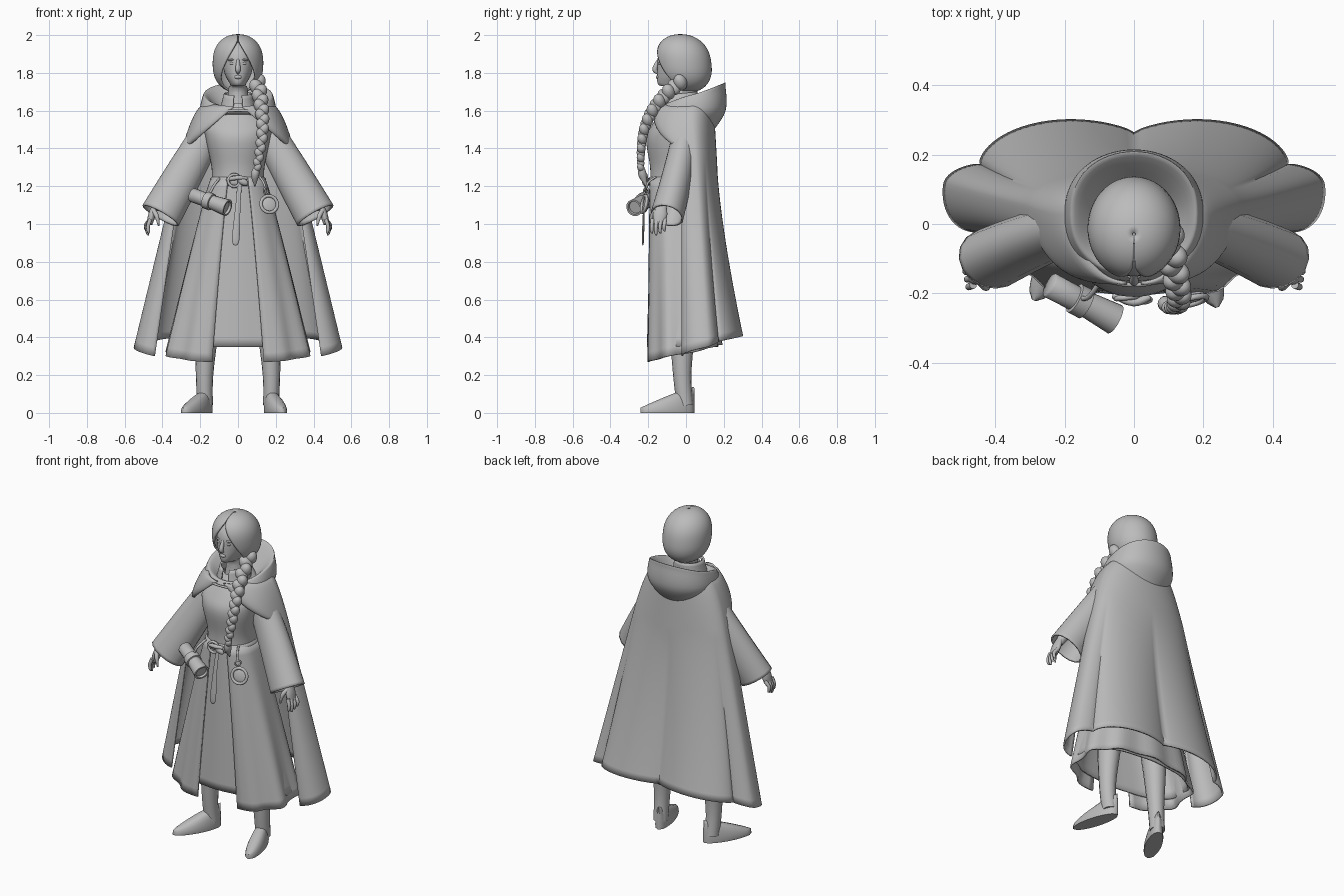
import bpy, bmesh
from math import sin, cos, pi, sqrt, copysign, radians
from mathutils import Vector

starter = bpy.data.objects.get("Cube")
if starter:
    bpy.data.objects.remove(starter, do_unlink=True)

grey = bpy.data.materials.new("plain grey")
grey.use_nodes = True
grey.diffuse_color = (0.5, 0.5, 0.5, 1)
grey.node_tree.nodes["Principled BSDF"].inputs["Base Color"].default_value = grey.diffuse_color


def mix(start, end, t):
    return start + (end - start) * t


def steps(count):
    return [i / count for i in range(count + 1)]


def power(value, exponent):
    return copysign(abs(value) ** exponent, value)


def finish(obj):
    obj.data.materials.clear()
    obj.data.materials.append(grey)
    obj.data.shade_smooth()
    obj.data.set_sharp_from_angle(angle=radians(50))


def spline(rows, count):
    """Smooth curve through rows of numbers."""
    result = []
    for i in range(len(rows) - 1):
        b, c = Vector(rows[i]), Vector(rows[i + 1])
        before = Vector(rows[max(i - 1, 0)])
        after = Vector(rows[min(i + 2, len(rows) - 1)])
        leave, arrive = (c - before) / 2, (after - b) / 2
        for t in steps(count)[:-1]:
            ease = t * t * (3 - 2 * t)
            result.append(b * (1 - ease) + c * ease + leave * t * (1 - t) ** 2 - arrive * t * t * (1 - t))
    return result + [Vector(rows[-1])]


def loft(name, rings, closed=True, cap=False, thickness=0):
    bm = bmesh.new()
    grid = [[bm.verts.new(point) for point in ring] for ring in rings]
    size = len(grid[0])
    for upper, lower in zip(grid, grid[1:]):
        for i in range(size if closed else size - 1):
            j = (i + 1) % size
            bm.faces.new((upper[i], upper[j], lower[j], lower[i]))
    if cap:
        bm.faces.new(grid[0])
        bm.faces.new(grid[-1])
    bmesh.ops.recalc_face_normals(bm, faces=bm.faces[:])
    mesh = bpy.data.meshes.new(name)
    bm.to_mesh(mesh)
    bm.free()
    obj = bpy.data.objects.new(name, mesh)
    bpy.context.collection.objects.link(obj)
    if thickness:
        solid = obj.modifiers.new("thickness", "SOLIDIFY")
        solid.thickness, solid.offset = thickness, 0
    finish(obj)


def oval(width, front, back, z_front, z_back, gap=0, fold=0, flat=0.85):
    """Ring round the body, with an optional gap at the front."""
    ring = []
    for t in steps(60) if gap else steps(60)[:-1]:
        a = mix(gap, 2 * pi - gap, t)
        wave = 1 + fold * cos(10 * a)
        ring.append((width * sin(a) * wave,
                     (front + back) / 2 + (front - back) / 2 * power(cos(a), flat) * wave,
                     mix(z_front, z_back, (1 - cos(a)) / 2)))
    return ring


def tube(name, stations, side=1, squash=1, smooth=4, cap=True, thickness=0, straight=False):
    """Tube through stations of x, y, z and radius."""
    path = spline(stations, smooth)
    last = len(path) - 1
    rings = []
    for i, station in enumerate(path):
        centre, radius = station.xyz, station.w
        first, second = (0, last) if straight else (max(i - 1, 0), min(i + 1, last))
        along = path[second].xyz - path[first].xyz
        across = along.cross(Vector((0, 1, 0))).normalized()
        other = along.cross(across).normalized() * squash
        ring = [centre + (across * cos(2 * pi * t) + other * sin(2 * pi * t)) * radius
                for t in steps(16)[:-1]]
        rings.append([(p.x * side, p.y, p.z) for p in ring])
    loft(name, rings, cap=cap, thickness=thickness)


def ball(name, place, scale, turn=(0, 0, 0)):
    bpy.ops.mesh.primitive_uv_sphere_add(segments=20, ring_count=12, radius=1, location=place, rotation=turn)
    bpy.context.object.name = name
    bpy.context.object.scale = scale
    finish(bpy.context.object)


def hoop(name, place, turn, radius, wire):
    bpy.ops.mesh.primitive_torus_add(location=place, rotation=turn, major_radius=radius,
                                     minor_radius=wire, major_segments=28, minor_segments=8)
    bpy.context.object.name = name
    finish(bpy.context.object)


# Face and neck, each row being height, half width and front
face_rows = [(1.6, .06, -.09), (1.72, .05, -.08), (1.735, .04, -.145), (1.8, .072, -.152),
             (1.9, .08, -.145), (1.96, .04, -.1)]
loft("face", [oval(width, front, .06, z, z) for z, width, front in spline(face_rows, 4)], cap=True)
tube("nose", [(0, -.145, 1.87, .007), (0, -.165, 1.82, .014), (0, -.15, 1.8, .008)])
ball("mouth", (0, -.15, 1.778), (.02, .01, .01))
for side in (-1, 1):
    ball("eye", (side * .03, -.138, 1.85), (.015, .01, .008))
    ball("brow", (side * .03, -.138, 1.87), (.024, .01, .006), (0, side * .15, 0))


# Hair, a rounded shell parted over the forehead and opening downward
def hair_ring(t):
    width = .004 + .125 * sqrt(1 - abs(2 * t - 1) ** 2.5)
    middle, depth = mix(-.03, .005, t), width * 1.1
    z = mix(2, 1.7, t)
    return oval(width, middle - depth, middle + depth, z, z, gap=max(.03, 1.3 * t - .1), flat=1)


loft("hair", [hair_ring((1 - cos(pi * t)) / 2) for t in steps(24)], closed=False, thickness=.01)

# Braid over the left shoulder, tapering to a tied tail
for i, t in enumerate(steps(18)):
    lean = (-1) ** i
    size = mix(.042, .022, t)
    ball("braid_lock", (.1 + .03 * sin(pi * t) + lean * size * .2, -.03 - .21 * (1 - (1 - t) ** 3),
                        mix(1.75, 1.3, t)),
         (size * .85, size * .85, size * 1.1), (.3, lean * .5, 0))
tube("braid_tail", [(.1, -.235, 1.3, .014), (.09, -.23, 1.26, .022), (.09, -.21, 1.2, .003)])

# Bodice and shirt collar
bodice_rows = [(1.64, .06, -.1), (1.54, .175, -.17), (1.45, .17, -.21), (1.3, .14, -.19), (1.2, .14, -.19)]
loft("bodice", [oval(width, front, .1, z, z) for z, width, front in spline(bodice_rows, 5)])
loft("shirt_collar", [oval(mix(.09, .07, t), mix(-.135, -.12, t), .055, mix(1.59, 1.68, t), mix(1.63, 1.7, t), gap=.3)
                      for t in steps(4)], closed=False, thickness=.01)


# Underskirt, and overskirt open at the front with soft folds
def skirt(name, hem_front, hem_back, inset, gap, fold):
    rings = [oval(mix(.14, .38, t ** .9) - inset, mix(-.195, -.215, t) + inset, mix(.09, .18, t) - inset,
                  mix(1.24, hem_front, t), mix(1.24, hem_back, t), gap, fold * t, .75) for t in steps(20)]
    loft(name, rings, closed=gap == 0, thickness=.01)


skirt("underskirt", .35, .35, inset=.015, gap=0, fold=.01)
skirt("overskirt", .265, .36, inset=0, gap=.38, fold=.04)


# Cape, wrapping the shoulders and then falling behind the arms in deep folds
def cape_ring(front, side, back, depth):
    half = []
    for t in steps(50):
        if t < .3:
            a = t / .3 * pi / 2
            x, y = mix(front.x, side.x, sin(a)), mix(side.y, front.y, cos(a))
        else:
            a = (t - .3) / .7 * pi / 2
            x, y = side.x * cos(a), mix(side.y, back.y, sin(a))
        bulge = Vector((x, 1.5 * y, 0)).normalized() * depth * abs(sin(2 * pi * t)) ** .8
        half.append(Vector((x, y, mix(front.z, back.z, sin(t * pi / 2)))) + bulge)
    return half + [Vector((-p.x, p.y, p.z)) for p in half[-2::-1]]


shoulder = [cape_ring(Vector((mix(.02, .28, t), -.17 + .15 * t ** 3, mix(1.62, 1.4, t))),
                      Vector((.16 + .14 * sqrt(t), mix(.02, .05, t), 0)),
                      Vector((0, mix(.14, .16, t), mix(1.66, 1.32, t))), 0) for t in steps(14)]
fall = [cape_ring(Vector((mix(.28, .44, t), -.02, mix(1.4, .3, t))),
                  Vector((mix(.3, .49, t), mix(.05, .1, t), 0)),
                  Vector((0, .16 + .1 * t ** 1.5, mix(1.32, .41, t))), .06 * t) for t in steps(24)]
loft("cape", shoulder + fall[1:], closed=False, thickness=.01)

# Lowered hood, a folded collar that rises at the back, and the cape clasp
hood_rows = [(.1, -.1, .08, 1.6, 1.6), (.17, -.14, .195, 1.62, 1.74), (.19, -.155, .21, 1.61, 1.72),
             (.2, -.165, .21, 1.59, 1.6), (.17, -.14, .15, 1.58, 1.5)]


def spread(rows, count):
    """Spline each column of a wider table on its own."""
    columns = [spline([(value, 0) for value in column], count) for column in zip(*rows)]
    return [[value.x for value in row] for row in zip(*columns)]


loft("hood", [oval(*row) for row in spread(hood_rows, 5)])
tube("cape_clasp", [(-.05, -.17, 1.6, .008), (0, -.176, 1.6, .006), (.05, -.17, 1.6, .008)])

for side, turn in ((-1, .5), (1, .28)):
    # Wide sleeve, forearm and palm
    tube("sleeve", [(mix(.14, .41, t), -.1 * t ** 1.3, mix(1.52, 1.045, t), .065 + .04 * sqrt(t))
                    for t in steps(6)], side, squash=.8, cap=False, thickness=.01)
    tube("forearm", [(.3, -.05, 1.28, .045), (.4, -.11, 1.15, .033), (.44, -.13, 1.08, .022)], side)
    tube("palm", [(.44, -.13, 1.1, .014), (.455, -.137, 1.05, .02), (.468, -.144, 1, .015)], side, squash=1.9)

    # Fingers and thumb
    for finger in range(4):
        y, reach = -.176 + .022 * finger, .07 - .01 * abs(finger - 1)
        bend = .47 + .004 * finger
        tube("finger", [(.464, y, 1.025, .011), (bend + .006, y - .005, 1.02 - reach / 2, .01),
                        (bend + .004, y - .005, 1.02 - reach, .008), (bend, y, 1.01 - reach, .002)], side)
    tube("thumb", [(.45, -.155, 1.075, .013), (.43, -.18, 1.04, .012), (.42, -.186, .99, .004)], side)

    # Boot shaft
    tube("boot_leg", [(.14, -.02, .7, .08), (.165, -.02, .45, .065), (.177, -.02, .2, .046),
                      (.175, -.005, .04, .042)], side, squash=1.05)

    # Boot foot, running from heel to toe and turned outward
    rings = []
    for t in steps(16):
        along = mix(-.05, .245, t)
        width, height = .006 + .042 * sqrt(sin(pi * t)), .125 - .1 * t ** 1.2
        ring = []
        for u in steps(20)[:-1]:
            across = width * power(cos(2 * pi * u), .7)
            ring.append((side * (.172 + along * sin(turn) + across * cos(turn)),
                         across * sin(turn) - along * cos(turn) - .005,
                         height * max(0, sin(2 * pi * u) + .1)))
        rings.append(ring)
    loft("boot_foot", rings, cap=True)

# Belt with buckle, knot and hanging strap
loft("belt", [oval(.138 + bulge, -.19 - bulge, .09, z, z) for z, bulge in
              ((1.2, 0), (1.21, .01), (1.24, .01), (1.25, 0))])
hoop("buckle", (-.02, -.212, 1.23), (pi / 2, 0, .1), .032, .008)
ball("belt_knot", (.025, -.218, 1.225), (.032, .015, .018), (0, .5, 0))
tube("belt_loop", [(-.06, -.205, 1.235, .01), (0, -.226, 1.245, .012), (.045, -.21, 1.24, .01)])
tube("belt_strap", [(.01, -.21, 1.23, .012), (0, -.222, 1.1, .013), (-.012, -.228, .92, .02),
                    (-.015, -.228, .885, .002)], squash=.3)

# Scroll case slung at the right hip, with a raised middle band and a hollow end
start, end = Vector((-.245, -.175, 1.155)), Vector((-.055, -.275, 1.085))
case_rows = [(0, .034), (.02, .038), (.38, .037), (.39, .046), (.56, .046), (.57, .038),
             (1, .046), (1, .036), (.94, .034)]
tube("scroll_case", [(*start.lerp(end, t), radius) for t, radius in case_rows], smooth=1, straight=True)
tube("case_cord", [(-.1, -.17, 1.24, .007), (-.13, -.21, 1.2, .007), (-.15, -.215, 1.16, .007)])

# Round lens on a cord at the left hip
hoop("lens_rim", (.165, -.222, 1.105), (pi / 2 - .2, 0, .25), .045, .009)
ball("lens", (.167, -.212, 1.103), (.044, .012, .044), (-.2, 0, .25))
hoop("lens_ring", (.147, -.21, 1.175), (pi / 2, 0, .9), .016, .005)
tube("lens_cord", [(.115, -.16, 1.25, .006), (.135, -.2, 1.22, .006), (.146, -.21, 1.185, .006)])
